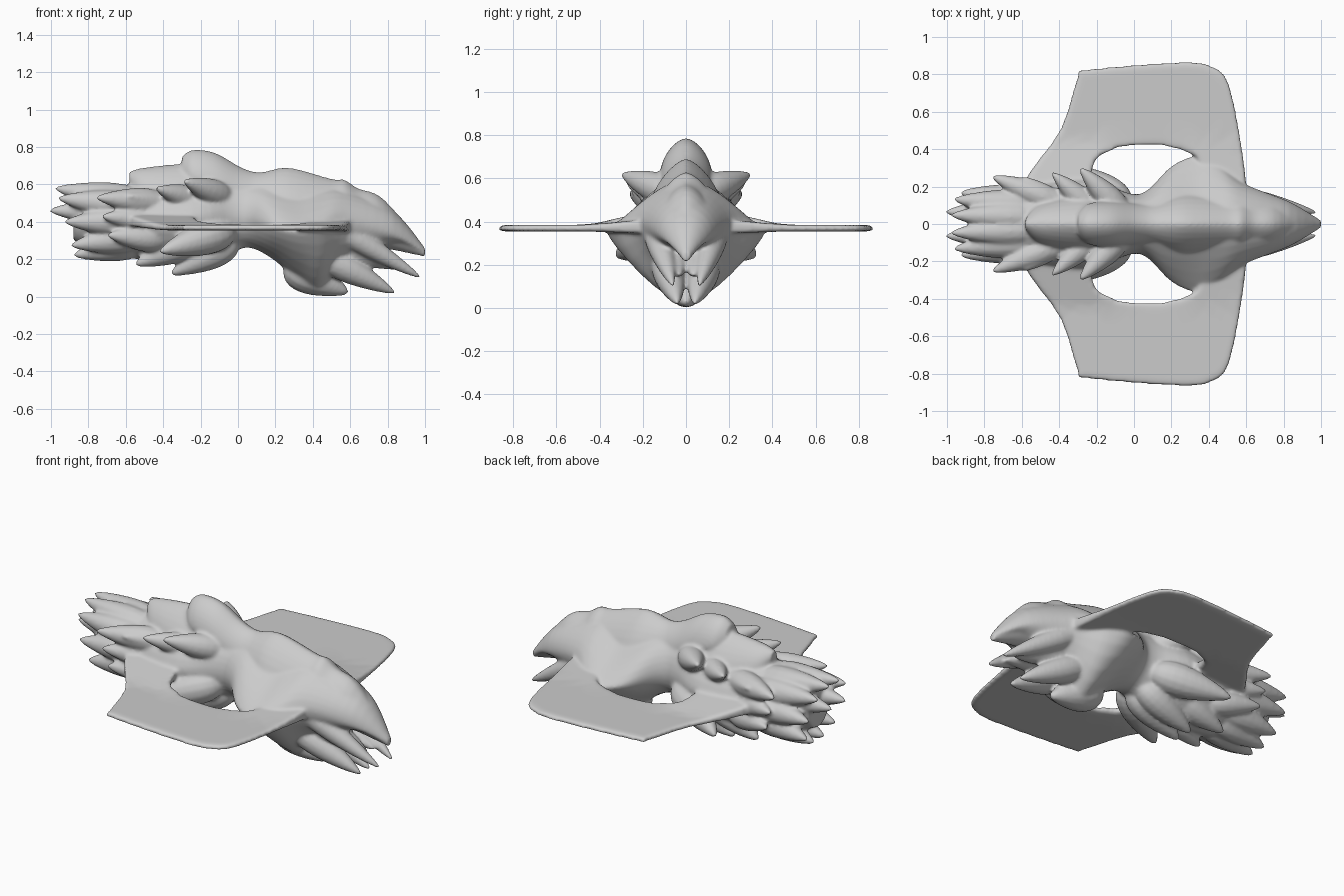
import bpy, bmesh, math
from mathutils import Vector

if "Cube" in bpy.data.objects:
    bpy.data.objects.remove(bpy.data.objects["Cube"])


def spow(v, e):
    return math.copysign(abs(v) ** e, v)


def catmull(rows, k):
    out = []
    for i in range(len(rows) - 1):
        p0, p1 = rows[max(i - 1, 0)], rows[i]
        p2, p3 = rows[i + 1], rows[min(i + 2, len(rows) - 1)]
        for j in range(k):
            t = j / k
            out.append([0.5 * (2 * b + (c - a) * t + (2 * a - 5 * b + 4 * c - d) * t * t
                               + (3 * b - a - 3 * c + d) * t ** 3)
                        for a, b, c, d in zip(p0, p1, p2, p3)])
    out.append(list(rows[-1]))
    return out


def skin(bm, rings):
    rings = [[bm.verts.new(p) for p in r] for r in rings]
    n = len(rings[0])
    fs = [bm.faces.new((r[i], r[(i + 1) % n], q[(i + 1) % n], q[i]))
          for r, q in zip(rings, rings[1:]) for i in range(n)]
    fs += [bm.faces.new(rings[0][::-1]), bm.faces.new(rings[-1])]
    bmesh.ops.recalc_face_normals(bm, faces=fs)


def loft(bm, rows, sharp=0, seg=32):
    # rows: x, half width, top z, widest z, bottom z; wide sections get sharper flanks
    rings = []
    for x, w, zt, zm, zb in catmull(rows, 5):
        wide = max(0, w - .12)
        ring = []
        for i in range(seg):
            a = 2 * math.pi * i / seg
            c, s = math.cos(a), math.sin(a)
            e = 2 / (2 - sharp - (3.8 if s >= 0 else 2.8) * wide)
            h = zt - zm if s >= 0 else zm - zb
            ring.append((x, w * spow(c, e), zm + h * spow(s, e)))
        rings.append(ring)
    skin(bm, rings)


def ridge(bm, rows):
    # x, half width, top z
    loft(bm, [(x, w, z, z - 1.3 * w, z - 2.4 * w) for x, w, z in rows], .35)


def spike(bm, base, tip, r):
    # tapered teardrop from base to tip, mirrored across y
    for side in ((1, -1) if base[1] or tip[1] else (1,)):
        a = Vector((base[0], base[1] * side, base[2]))
        b = Vector((tip[0], tip[1] * side, tip[2]))
        q = (b - a).to_track_quat('Z', 'Y')
        for v in bmesh.ops.create_uvsphere(bm, u_segments=14, v_segments=14, radius=1)['verts']:
            t = (v.co.z + 1) / 2
            k = r * (1.15 - 0.75 * t)
            v.co = a + q @ Vector((v.co.x * k, v.co.y * k, t * (b - a).length))


bm = bmesh.new()
# main hull
loft(bm, [
    (-.88, .10, .54, .44, .30),
    (-.65, .19, .59, .42, .22),
    (-.25, .24, .64, .42, .17),
    (-.03, .165, .63, .43, .24),
    (.07, .18, .62, .42, .26),
    (.20, .31, .62, .37, .19),
    (.33, .365, .62, .35, .07),
    (.44, .33, .61, .37, .02),
    (.58, .22, .58, .40, .17),
    (.83, .12, .46, .34, .28),
    (1.0, .02, .26, .24, .22)])
# dorsal ridge running to the nose, and the rear crest
ridge(bm, [(-.30, .06, .75), (-.24, .11, .785), (-.12, .12, .768), (.02, .11, .69),
           (.12, .12, .665), (.27, .17, .69), (.50, .15, .63), (.57, .14, .625),
           (.64, .14, .58), (.78, .11, .52), (1.0, .02, .26)])
ridge(bm, [(-.58, .03, .67), (-.50, .11, .69), (-.30, .16, .71), (-.15, .13, .70)])

# jaw blades and belly points at the front, then rear underside lobes
for b, t, r in [
    ((.44, .16, .42), (.98, .06, .10), .075),
    ((.40, .10, .24), (.84, .04, .02), .09),
    ((.45, .07, .32), (.88, .03, .15), .09),
    ((.25, 0, .17), (.59, 0, .02), .12),
    ((0, .04, .30), (-.36, .05, .12), .10),
    ((-.02, .10, .36), (-.42, .32, .24), .11),
    ((-.20, .06, .32), (-.55, .10, .17), .10),
]:
    spike(bm, b, t, r)
# shoulder horns stepping backwards
for i in range(3):
    spike(bm, (-.04 - .14 * i, .04, .52 - .02 * i),
          (-.29 - .15 * i, .30 - .025 * i, .62 - .04 * i), .085 - .005 * i)
# fan of tail quills around the stern
for i in range(5):
    a = math.pi * (.5 - i / 4)
    c, s = math.cos(a) + .4, math.sin(a)
    spike(bm, (-.48, .08 * c, .40 + .10 * s), (-.93 - .05 * s, .12 * c, .40 + .18 * s), .095)
# shorter flank quills
for i in range(3):
    z = .53 - .10 * i
    spike(bm, (-.38, .10, z - .03), (-.76 + .03 * i, .255 - .01 * i, z), .085)
spike(bm, (-.55, .06, .45), (-1.01, .065, .46), .09)

# ring-shaped side wings: outer edge and inner edge pairs, thicker towards the root
edges = catmull([
    (-.66, .06, -.25, .06), (-.56, .27, -.23, .26), (-.39, .51, -.20, .35),
    (-.30, .79, -.13, .39), (-.25, .825, -.06, .415), (.25, .865, .12, .425),
    (.42, .84, .20, .41), (.51, .74, .27, .39), (.58, .38, .36, .32),
    (.61, .08, .37, .08)], 3)
for side in (1, -1):
    rings = []
    for ox, oy, ix, iy in edges:
        top, low = [], []
        for k in (0, .06, .3, .5, .7, .94, 1):
            x, y = ox + (ix - ox) * k, oy + (iy - oy) * k
            root = max(0, (.45 - y) / .3)
            z = .369 + min(.06, .05 * root) * (1 if x < 0 else .2)
            h = (.009 if k in (0, 1) else .015) + .02 * root
            top.append((x, y * side, z + h))
            low.append((x, y * side, z - h))
        rings.append(top + low[::-1])
    skin(bm, rings)

me = bpy.data.meshes.new("hull_with_wings")
bm.to_mesh(me)
bm.free()
hull = bpy.data.objects.new("hull_with_wings", me)
bpy.context.collection.objects.link(hull)
m = hull.modifiers.new("fuse", 'REMESH')
m.mode = 'VOXEL'
m.voxel_size = 0.0095
m.use_smooth_shade = True
m = hull.modifiers.new("soften", 'SMOOTH')
m.factor = 0.5
m.iterations = 8
